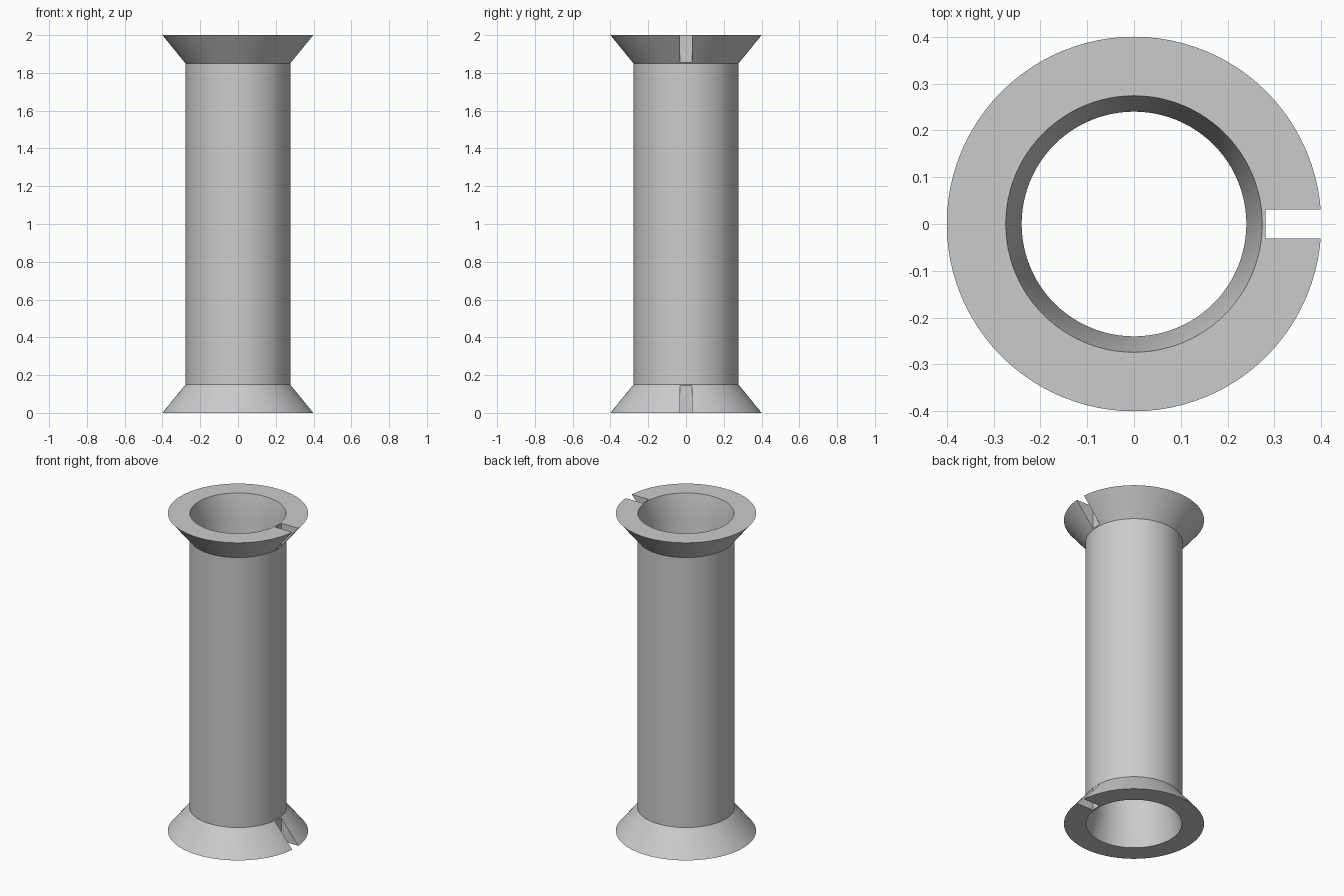
import bpy
import math

cube = bpy.data.objects.get("Cube")
if cube:
    bpy.data.objects.remove(cube, do_unlink=True)

HEIGHT, FLANGE_H = 2.0, 0.15
RIM_R, TUBE_R, MOUTH_R, BORE_R = 0.4, 0.278, 0.274, 0.24
SLOT_W, SEGMENTS = 0.062, 96

grey = bpy.data.materials.new("plain grey")
grey.use_nodes = True
colour = (0.6, 0.6, 0.6, 1)
grey.diffuse_color = colour
grey.node_tree.nodes["Principled BSDF"].inputs["Base Color"].default_value = colour


def lathe(name, profile):
    """Revolve a closed (radius, height) profile around z."""
    n = len(profile)
    verts, faces = [], []
    for s in range(SEGMENTS):
        a = 2 * math.pi * s / SEGMENTS
        verts += [(r * math.cos(a), r * math.sin(a), z) for r, z in profile]
        t = (s + 1) % SEGMENTS
        for i in range(n):
            j = (i + 1) % n
            faces.append((s * n + i, t * n + i, t * n + j, s * n + j))
    mesh = bpy.data.meshes.new(name)
    mesh.from_pydata(verts, [], faces)
    mesh.materials.append(grey)
    obj = bpy.data.objects.new(name, mesh)
    bpy.context.collection.objects.link(obj)
    return obj


# Hollow tube with flared flanges and a bore that widens at both mouths
low, high = FLANGE_H, HEIGHT - FLANGE_H
spool = lathe("flanged_tube", [
    (RIM_R, 0), (TUBE_R, low), (TUBE_R, high), (RIM_R, HEIGHT),
    (MOUTH_R, HEIGHT), (BORE_R, high), (BORE_R, low), (MOUTH_R, 0)])

# One notch through each flange, on the model's left, stopping at the tube
slot_x0, slot_x1 = TUBE_R + 0.003, RIM_R + 0.1
for label, z in (("bottom", 0), ("top", HEIGHT)):
    bpy.ops.mesh.primitive_cube_add(size=1, location=((slot_x0 + slot_x1) / 2, 0, z))
    cutter = bpy.context.object
    cutter.name = label + "_slot_cutter"
    cutter.scale = (slot_x1 - slot_x0, SLOT_W, FLANGE_H * 2.2)
    cutter.hide_render = True
    cutter.data.materials.append(grey)
    bpy.ops.object.select_all(action="DESELECT")
    spool.select_set(True)
    bpy.context.view_layer.objects.active = spool
    cut = spool.modifiers.new(label + "_slot", "BOOLEAN")
    cut.operation, cut.solver, cut.object = "DIFFERENCE", "EXACT", cutter
    bpy.ops.object.modifier_apply(modifier=cut.name)
    bpy.data.objects.remove(cutter, do_unlink=True)

bpy.ops.object.shade_smooth_by_angle(angle=math.radians(30))
